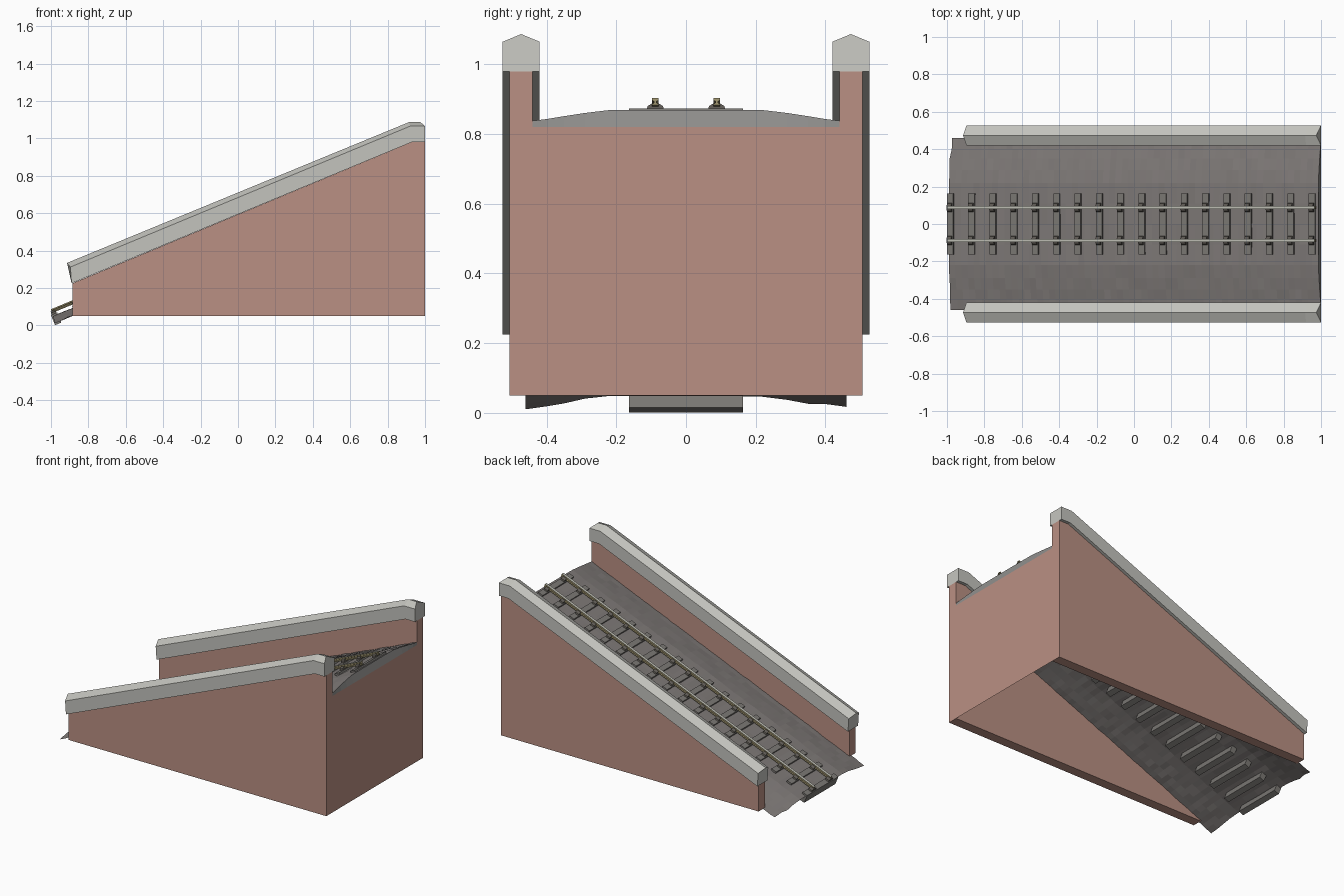
import bpy, bmesh, math, random

if "Cube" in bpy.data.objects:
    bpy.data.objects.remove(bpy.data.objects["Cube"])
random.seed(4)

def lin(v):
    v /= 255
    return v / 12.92 if v <= 0.04045 else ((v + 0.055) / 1.055) ** 2.4

def material(name, r, g, b):
    m = bpy.data.materials.new(name)
    m.diffuse_color = (lin(r), lin(g), lin(b), 1)
    m.use_nodes = True
    m.node_tree.nodes["Principled BSDF"].inputs["Base Color"].default_value = m.diffuse_color
    return m

BRICK = material("brick_salmon", 186, 144, 131)
STONE = material("coping_stone", 196, 196, 190)
GRAVEL = material("gravel_grey", 125, 120, 118)
EDGE = material("gravel_end_grey", 144, 143, 141)
TIE = material("sleeper_grey", 122, 119, 115)
CHAIR = material("chair_dark", 92, 88, 82)
STEEL = material("rail_top_steel", 190, 190, 180)
RUST = material("rail_side_olive", 150, 140, 104)

# Track frame: s runs up the slope, h is perpendicular to it
ANG = math.atan(0.416)
C, S = math.cos(ANG), math.sin(ANG)

def track(s, y, h):
    return (C * s - S * h, y, 0.46 + S * s + C * h)

def make(name, verts, faces, mats, fix=True):
    me = bpy.data.meshes.new(name)
    me.from_pydata(verts, [], faces)
    if fix:
        bm = bmesh.new()
        bm.from_mesh(me)
        bmesh.ops.recalc_face_normals(bm, faces=bm.faces)
        bm.to_mesh(me)
        bm.free()
    for m in mats:
        me.materials.append(m)
    ob = bpy.data.objects.new(name, me)
    bpy.context.collection.objects.link(ob)
    return ob

def loft(name, rings, mats):
    """Closed solid through rings of equal point count."""
    n = len(rings[0])
    verts = [p for r in rings for p in r]
    faces = [(k * n + i, k * n + (i + 1) % n, (k + 1) * n + (i + 1) % n, (k + 1) * n + i)
             for k in range(len(rings) - 1) for i in range(n)]
    faces += [tuple(range(n)), tuple(range(len(verts) - n, len(verts)))]
    return make(name, verts, faces, mats)

def track_bar(name, s0, s1, profile, mats):
    return loft(name, [[track(s, y, h) for y, h in profile] for s in (s0, s1)], mats)

def rect(y0, y1, h0, h1):
    return [(y0, h0), (y1, h0), (y1, h1), (y0, h1)]

# Side walls and their ridged copings
WALL = [(-0.885, 0.05), (1, 0.05), (1, 0.98), (0.93, 0.98), (-0.885, 0.225)]
# stations: (bottom x,z), (eave x,z), (ridge x,z)
COPING = [((-0.89, 0.225), (-0.896, 0.312), (-0.914, 0.334)),
          ((0.93, 0.98), (0.92, 1.065), (0.915, 1.087)),
          ((1.0, 0.98), (1.0, 1.065), (0.975, 1.087))]
for side, k in (("front", -1), ("back", 1)):
    loft(side + "_wall", [[(x, k * y, z) for x, z in WALL] for y in (0.441, 0.506)], [BRICK])
    rings = []
    for (bx, bz), (ex, ez), (rx, rz) in COPING:
        rings.append([(bx, k * 0.42, bz), (bx, k * 0.526, bz), (ex, k * 0.526, ez),
                      (rx, k * 0.473, rz), (ex, k * 0.42, ez)])
    loft(side + "_coping", rings, [STONE])

# Tall end wall (thin sheet between the side walls)
make("end_wall", [(1, -0.441, 0.05), (1, 0.441, 0.05), (1, 0.441, 0.82), (1, -0.441, 0.82)],
     [(0, 1, 2, 3)], [BRICK], False)

# Cambered gravel bed, slightly rough, with a skirt at the top end
HALF = [(0, 0), (0.11, 0), (0.22, -0.001), (0.29, -0.010), (0.35, -0.020), (0.40, -0.029), (0.46, -0.037)]
CAMBER = [(-y, h) for y, h in HALF[:0:-1]] + HALF
NS, W = 60, len(CAMBER)
verts, faces = [], []
for i in range(NS + 1):
    s = -1.072 + (1.067 + 1.072) * i / NS
    for y, h in CAMBER:
        rough = 0 if i == NS else random.uniform(-0.0025, 0.0025)
        ds = random.uniform(-0.008, 0.008) if i == 0 and abs(y) > 0.3 else 0
        verts.append(track(s + ds, y, h + rough))
for i in range(NS):
    for j in range(W - 1):
        a = i * W + j
        faces.append((a, a + W, a + W + 1, a + 1))
for y, h in CAMBER:
    verts.append((1.0, max(-0.45, min(0.45, y)), 0.82))
for j in range(W - 1):
    a = NS * W + j
    faces.append((a, a + W, a + W + 1, a + 1))
bed = make("gravel_bed", verts, faces, [GRAVEL, EDGE], False)
for p in bed.data.polygons:
    p.material_index = 1 if p.index >= NS * (W - 1) else 0

# Sleepers with a rail chair under each rail
RAIL_Y = 0.088
for i in range(18):
    s = -1.061 + 0.1232 * i
    track_bar(f"sleeper_{i + 1}", s - 0.018, s + 0.018, rect(-0.163, 0.163, -0.048, 0.011), [TIE])
    for k in (-1, 1):
        y = k * RAIL_Y
        prof = [(y - 0.025, 0.010), (y + 0.025, 0.010), (y + 0.022, 0.020),
                (y + 0.010, 0.028), (y - 0.010, 0.028), (y - 0.022, 0.020)]
        track_bar(f"rail_chair_{i + 1}_{'front' if k < 0 else 'back'}", s - 0.013, s + 0.013, prof, [CHAIR])

# Rails: bright running surface, weathered sides
HALF_RAIL = [(0.009, 0.018), (0.009, 0.021), (0.004, 0.024), (0.004, 0.030), (0.009, 0.032), (0.009, 0.039)]
for k in (-1, 1):
    prof = [(k * RAIL_Y + y, h) for y, h in HALF_RAIL] + [(k * RAIL_Y - y, h) for y, h in HALF_RAIL[::-1]]
    rail = track_bar("front_rail" if k < 0 else "back_rail", -1.068, 1.06, prof, [RUST, STEEL])
    for p in rail.data.polygons:
        top = all(rail.data.vertices[v].co.z - 0.416 * rail.data.vertices[v].co.x > 0.46 + 0.038 / C
                  for v in p.vertices)
        p.material_index = 1 if top else 0
